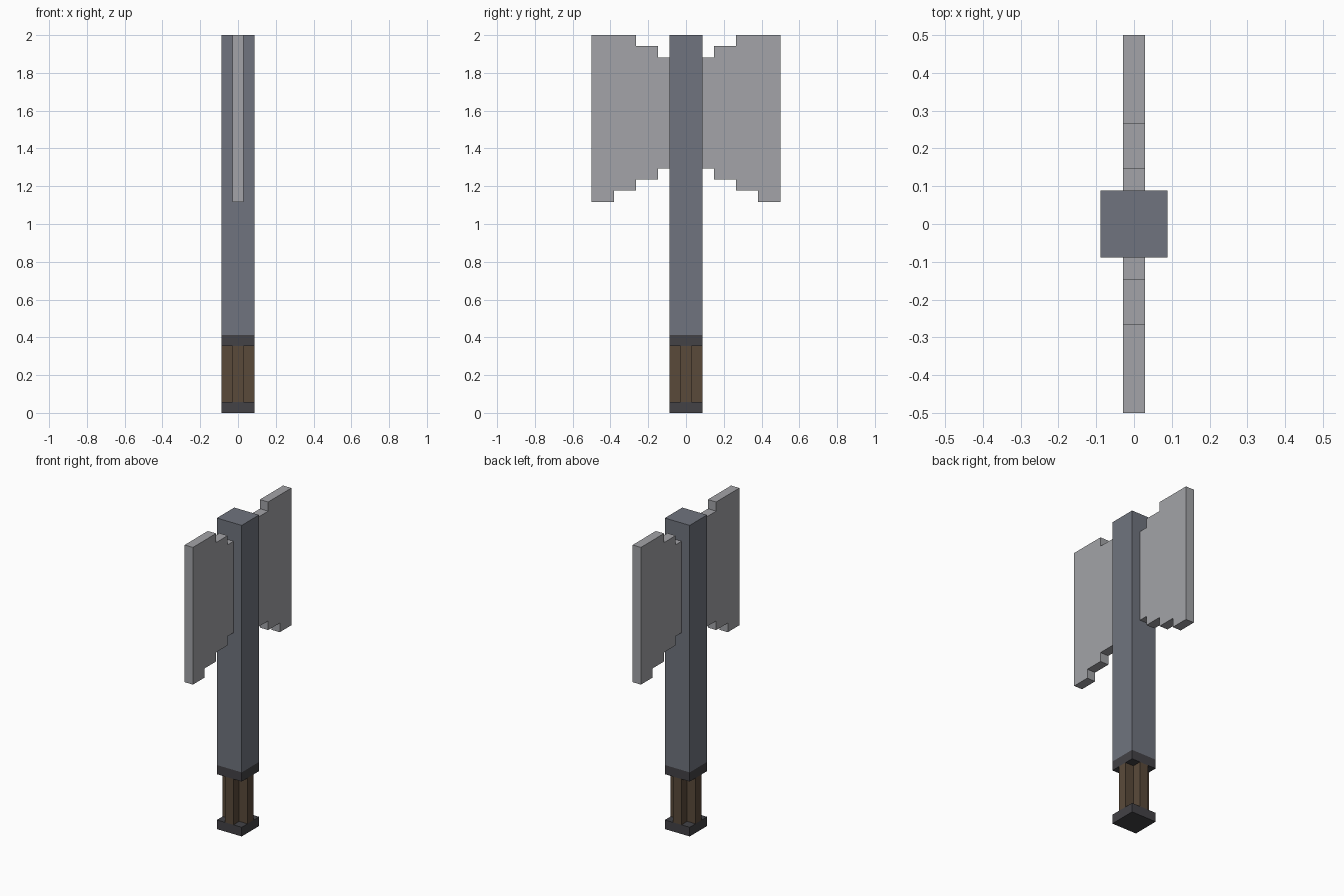
import bpy
import bmesh
from mathutils import Vector

U = 1 / 17  # one grid step of the blocky design

old = bpy.data.objects.get("Cube")
if old:
    bpy.data.objects.remove(old, do_unlink=True)


def srgb(hex_code):
    """Linear RGBA from a hex colour."""
    values = [int(hex_code[i:i + 2], 16) / 255 for i in (0, 2, 4)]
    return [((v + 0.055) / 1.055) ** 2.4 for v in values] + [1]


def material(name, hex_code):
    mat = bpy.data.materials.new(name)
    mat.use_nodes = True
    mat.diffuse_color = srgb(hex_code)
    mat.node_tree.nodes["Principled BSDF"].inputs["Base Color"].default_value = srgb(hex_code)
    return mat


def extrude_outline(name, points, direction, mat):
    """Flat outline in grid steps, pushed along a direction into a solid."""
    bm = bmesh.new()
    face = bm.faces.new([bm.verts.new(Vector(p) * U) for p in points])
    result = bmesh.ops.extrude_face_region(bm, geom=[face])
    moved = [v for v in result["geom"] if isinstance(v, bmesh.types.BMVert)]
    bmesh.ops.translate(bm, verts=moved, vec=Vector(direction) * U)
    bmesh.ops.recalc_face_normals(bm, faces=bm.faces)
    mesh = bpy.data.meshes.new(name)
    bm.to_mesh(mesh)
    bm.free()
    mesh.materials.append(mat)
    obj = bpy.data.objects.new(name, mesh)
    bpy.context.collection.objects.link(obj)
    return obj


def square_block(name, z0, z1, mat):
    h = 1.5
    outline = [(-h, -h, z0), (h, -h, z0), (h, h, z0), (-h, h, z0)]
    return extrude_outline(name, outline, (0, 0, z1 - z0), mat)


steel = material("pale steel", "A3A4A8")
iron = material("slate iron", "70747E")
dark = material("dark metal", "434246")
wood = material("brown wood", "5A4A3A")

# Shaft with its two square collars
square_block("pommel", 0, 1, dark)
square_block("collar", 6, 7, dark)
square_block("shaft", 7, 34, iron)

# Cross-shaped wooden grip
a, b = 0.5, 1.5
corner = [(b, -a), (b, a), (a, a)]
cross = []
for quarter in range(4):
    cross += corner
    corner = [(-y, x) for x, y in corner]
extrude_outline("grip", [(x, y, 1) for x, y in cross], (0, 0, 5), wood)

# Stepped blades on the front and back of the shaft
profile = [(1.5, 22), (2.5, 22), (2.5, 21), (4.5, 21), (4.5, 20), (6.5, 20),
           (6.5, 19), (8.5, 19), (8.5, 34), (4.5, 34), (4.5, 33), (2.5, 33),
           (2.5, 32), (1.5, 32)]
for name, side in (("front_blade", -1), ("back_blade", 1)):
    extrude_outline(name, [(-0.5, side * y, z) for y, z in profile], (1, 0, 0), steel)
